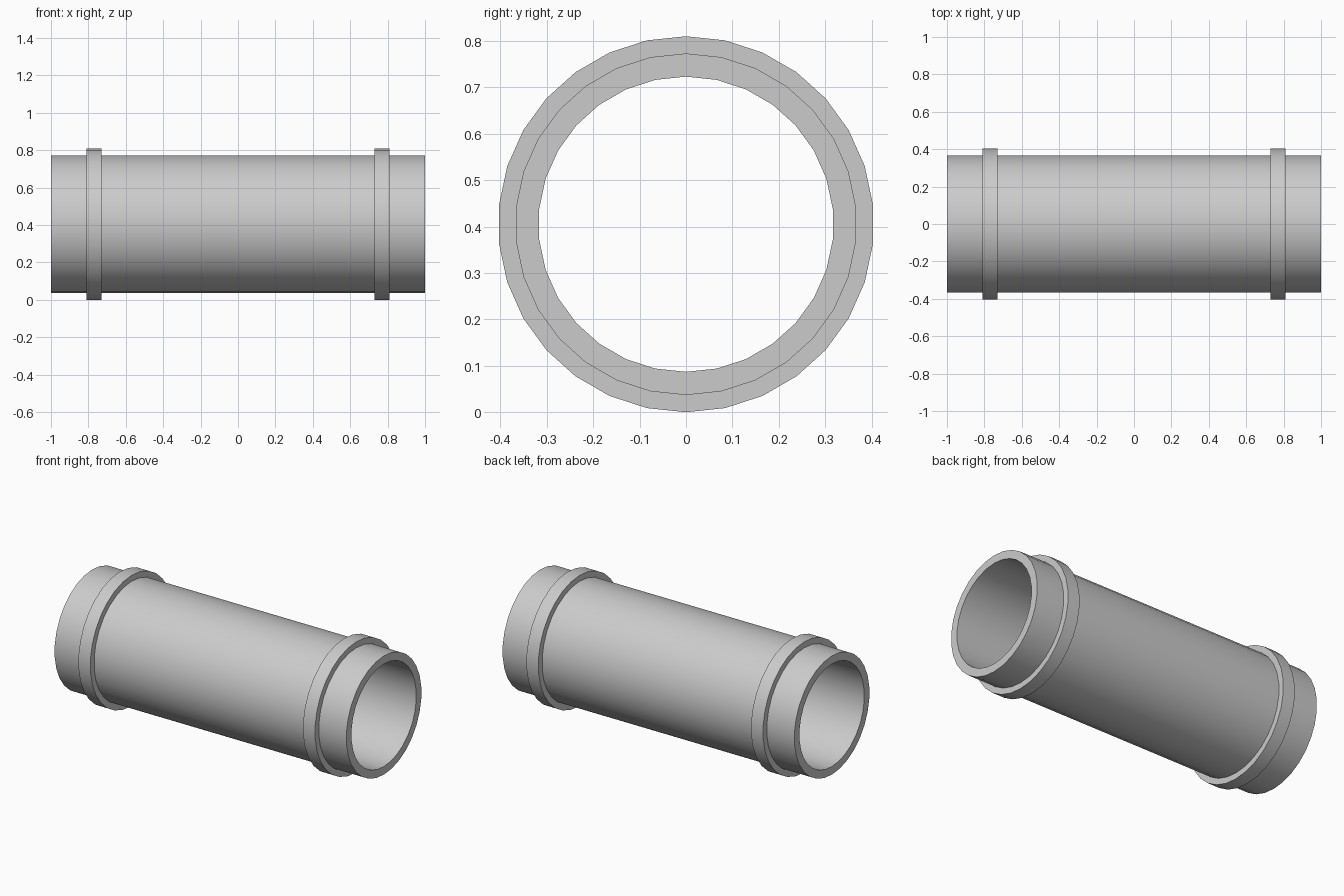
import bpy, bmesh
from math import cos, sin, tau, radians

if "Cube" in bpy.data.objects:
    bpy.data.objects.remove(bpy.data.objects["Cube"])

SIDES = 30
AXIS_Z = 0.405


def ring(name, x0, x1, r_in, r_out):
    """Hollow cylinder along x, made by sweeping a rectangular section."""
    profile = [(x0, r_in), (x0, r_out), (x1, r_out), (x1, r_in)]
    bm = bmesh.new()
    loops = []
    for i in range(SIDES):
        a = tau * i / SIDES
        loops.append([bm.verts.new((x, r * sin(a), r * cos(a))) for x, r in profile])
    for i in range(SIDES):
        a, b = loops[i], loops[(i + 1) % SIDES]
        for j in range(4):
            k = (j + 1) % 4
            bm.faces.new((a[j], a[k], b[k], b[j]))
    bmesh.ops.recalc_face_normals(bm, faces=bm.faces)
    mesh = bpy.data.meshes.new(name)
    bm.to_mesh(mesh)
    bm.free()
    obj = bpy.data.objects.new(name, mesh)
    obj.location.z = AXIS_Z
    bpy.context.collection.objects.link(obj)
    bpy.ops.object.select_all(action='DESELECT')
    obj.select_set(True)
    bpy.context.view_layer.objects.active = obj
    bpy.ops.object.shade_smooth_by_angle(angle=radians(30))
    return obj


# Main open pipe
ring("pipe_body", -1.0, 1.0, 0.318, 0.368)

# Raised collars near both ends, seated slightly into the pipe wall
for side, x in (("left", -0.77), ("right", 0.77)):
    ring(side + "_collar", x - 0.041, x + 0.041, 0.355, 0.405)
